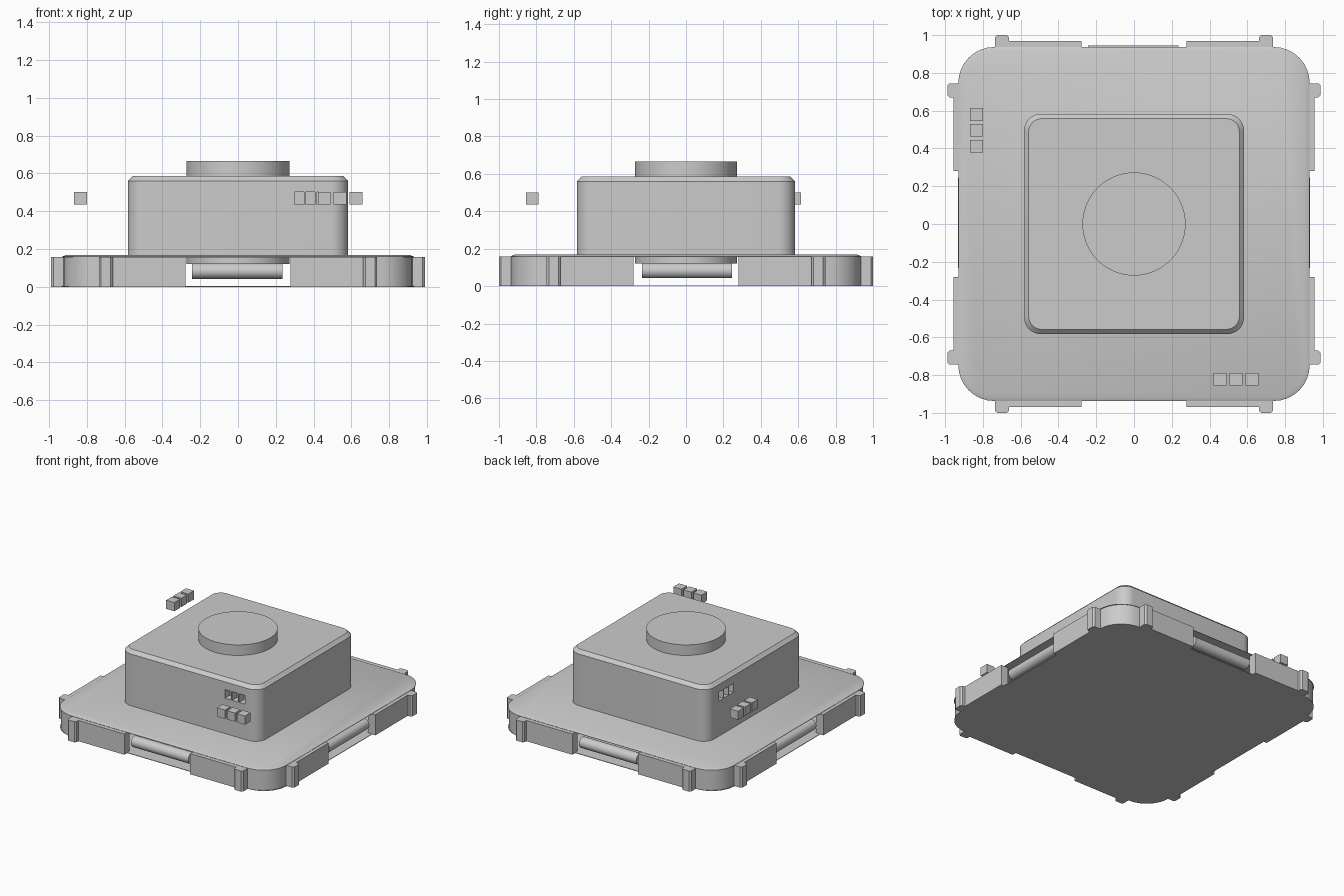
import bpy, bmesh
from math import pi, cos, sin
from mathutils import Matrix

if "Cube" in bpy.data.objects:
    bpy.data.objects.remove(bpy.data.objects["Cube"])


def finish(name, bm):
    bmesh.ops.recalc_face_normals(bm, faces=bm.faces)
    me = bpy.data.meshes.new(name)
    bm.to_mesh(me)
    bm.free()
    ob = bpy.data.objects.new(name, me)
    bpy.context.collection.objects.link(ob)
    return ob


def smooth(ob):
    bpy.ops.object.select_all(action='DESELECT')
    ob.select_set(True)
    bpy.context.view_layer.objects.active = ob
    bpy.ops.object.shade_smooth_by_angle(angle=0.5)


def arc(cx, cy, r, a0, a1, n=8):
    return [(cx + r * cos(a0 + (a1 - a0) * i / n), cy + r * sin(a0 + (a1 - a0) * i / n))
            for i in range(n + 1)]


def rounded_rect(hx, hy, r):
    pts = []
    for i, (sx, sy) in enumerate(((1, 1), (-1, 1), (-1, -1), (1, -1))):
        pts += arc(sx * (hx - r), sy * (hy - r), r, i * pi / 2, (i + 1) * pi / 2)
    return pts


def loft(name, loops):
    # loops: list of (outline, z), capped at both ends
    bm = bmesh.new()
    rings = [[bm.verts.new((x, y, z)) for x, y in pts] for pts, z in loops]
    for a, b in zip(rings, rings[1:]):
        for i in range(len(a)):
            j = (i + 1) % len(a)
            bm.faces.new((a[i], a[j], b[j], b[i]))
    bm.faces.new(rings[0][::-1])
    bm.faces.new(rings[-1])
    return finish(name, bm)


def boxes(name, items):
    # items: list of (center, size)
    bm = bmesh.new()
    for c, s in items:
        bmesh.ops.create_cube(bm, size=1, matrix=Matrix.Translation(c) @ Matrix.Diagonal((*s, 1)))
    return finish(name, bm)


def cylinder(name, r, depth, mat, seg):
    bm = bmesh.new()
    bmesh.ops.create_cone(bm, cap_ends=True, segments=seg, radius1=r, radius2=r,
                          depth=depth, matrix=mat)
    ob = finish(name, bm)
    smooth(ob)


# thin floor and chamfered deck of the hollow base
smooth(loft("base_floor", [(rounded_rect(.93, .935, .19), 0), (rounded_rect(.93, .935, .19), .004)]))
smooth(loft("base_deck", [(rounded_rect(.93, .937, .19), .156),
                          (rounded_rect(.93, .937, .19), .159),
                          (rounded_rect(.91, .917, .175), .168)]))

# corner walls with raised side panels and rounded clips
half = [(.28, .968), (.67, .968), (.67, .988), (.682, 1), (.733, 1), (.745, .988)]
outer = half + arc(.745, .745, .19, pi / 2, 0) + [(y, x) for x, y in reversed(half)]
inner = [(.905, .28)] + arc(.745, .745, .16, 0, pi / 2) + [(.28, .905)]
for i in range(4):
    a = i * pi / 2
    pts = [((x * cos(a) - y * sin(a)) * .988, x * sin(a) + y * cos(a)) for x, y in outer + inner]
    smooth(loft(f"corner_wall_{i + 1}", [(pts, 0), (pts, .157)]))

# round bars in the side openings
for name, x, y, axis in (("front", -.004, -.893, 'Y'), ("back", -.004, .905, 'Y'),
                         ("right", .89, .006, 'X'), ("left", -.89, .006, 'X')):
    cylinder(name + "_bar", .041, .48,
             Matrix.Translation((x, y, .083)) @ Matrix.Rotation(pi / 2, 4, 'Y' if axis == 'Y' else 'X'), 32)

# upper housing with small slots on the front and left faces
housing = loft("housing", [(rounded_rect(.583, .583, .09), .16),
                           (rounded_rect(.583, .583, .09), .56),
                           (rounded_rect(.558, .558, .07), .585)])
slots = [((x, -.583, .468), (.05, .12, .066)) for x in (.323, .383, .443)]
slots += [((-.583, y, .468), (.12, .05, .066)) for y in (.29, .35, .41)]
cutter = boxes("slot_cutter", slots)
cutter.hide_render = True
mod = housing.modifiers.new("slots", 'BOOLEAN')
mod.object = cutter
mod.solver = 'EXACT'
bpy.context.view_layer.objects.active = housing
bpy.ops.object.modifier_apply(modifier="slots")
bpy.data.objects.remove(cutter)
smooth(housing)

# round top disc running down through the housing
cylinder("center_disc", .273, .545, Matrix.Translation((0, 0, .3925)), 64)

# small separate cubes beside the slots
size = (.068, .068, .066)
boxes("front_cubes", [((x, -.822, .468), size) for x in (.456, .54, .624)])
boxes("left_cubes", [((-.833, y, .468), size) for y in (.412, .496, .58)])
